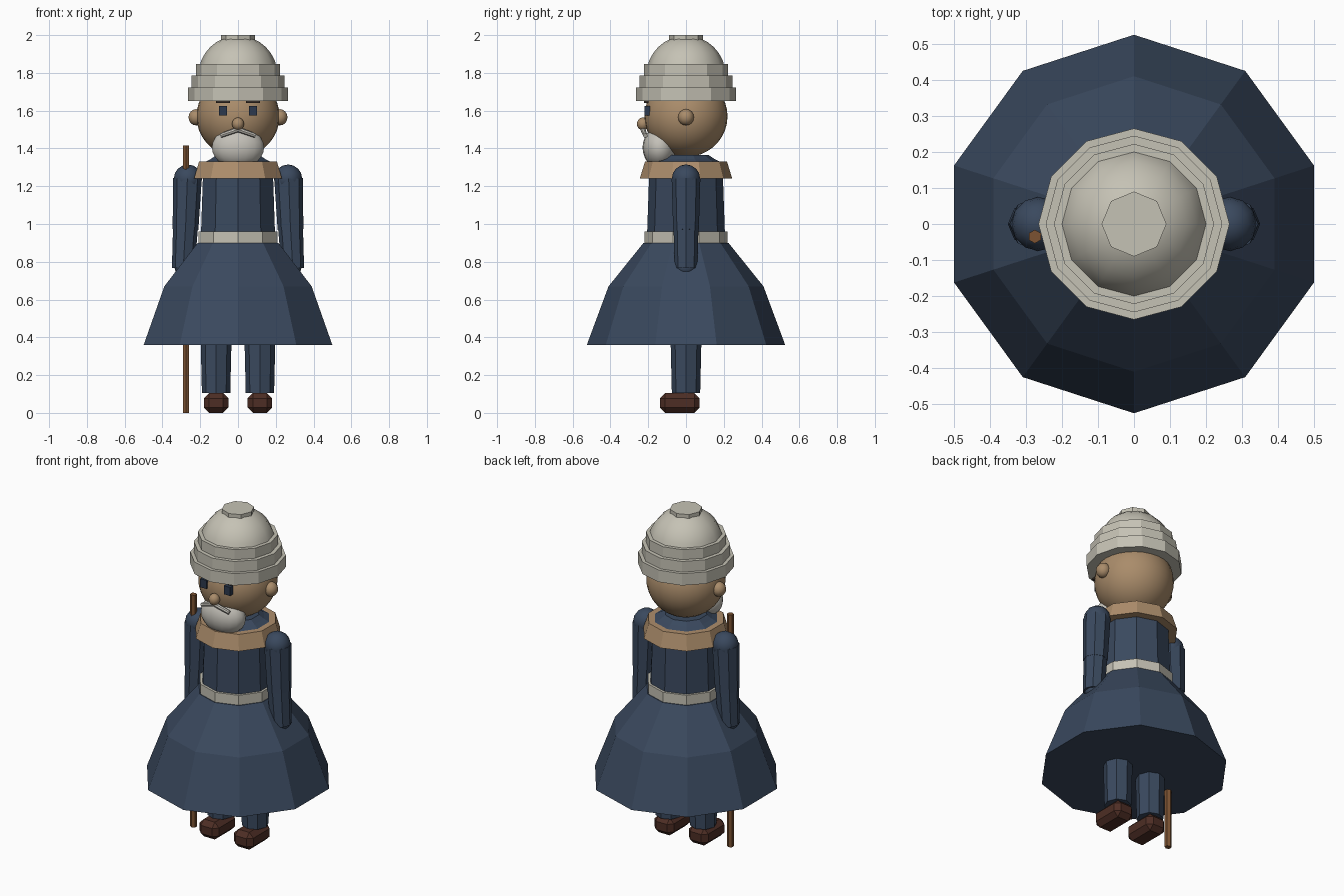
import bpy, bmesh, math
from mathutils import Vector

if "Cube" in bpy.data.objects:
    bpy.data.objects.remove(bpy.data.objects["Cube"])


def material(name, rgb):
    m = bpy.data.materials.new(name)
    m.diffuse_color = (*rgb, 1)
    m.use_nodes = True
    m.node_tree.nodes["Principled BSDF"].inputs["Base Color"].default_value = m.diffuse_color
    return m


NAVY = material("navy cloth", (0.042, 0.066, 0.112))
SKIN = material("tan skin", (0.40, 0.262, 0.145))
TAN = material("tan collar", (0.42, 0.27, 0.15))
STONE = material("pale stone", (0.56, 0.54, 0.46))
GREY = material("grey hair", (0.55, 0.53, 0.48))
SHOE = material("dark brown leather", (0.075, 0.027, 0.018))
WOOD = material("brown wood", (0.20, 0.085, 0.032))
EYE = material("dark blue eye", (0.025, 0.04, 0.075))
BROW = material("dark brow", (0.035, 0.025, 0.02))


def finish(name, bm, mat, smooth=None):
    bmesh.ops.recalc_face_normals(bm, faces=bm.faces)
    me = bpy.data.meshes.new(name)
    bm.to_mesh(me)
    bm.free()
    me.materials.append(mat)
    ob = bpy.data.objects.new(name, me)
    bpy.context.collection.objects.link(ob)
    if smooth:
        bpy.ops.object.select_all(action='DESELECT')
        ob.select_set(True)
        bpy.context.view_layer.objects.active = ob
        bpy.ops.object.shade_smooth_by_angle(angle=math.radians(smooth))
    return ob


def lathe(name, profile, sides, mat, smooth=None):
    """Capped turned shape; profile is (radius, z) from bottom to top."""
    bm = bmesh.new()
    rings = []
    for r, z in profile:
        rings.append([bm.verts.new((r * math.sin(2 * math.pi * i / sides),
                                    r * math.cos(2 * math.pi * i / sides), z))
                      for i in range(sides)])
    for a, b in zip(rings, rings[1:]):
        for i in range(sides):
            j = (i + 1) % sides
            bm.faces.new((a[i], a[j], b[j], b[i]))
    bm.faces.new(rings[0])
    bm.faces.new(rings[-1])
    return finish(name, bm, mat, smooth)


def ball(name, loc, scale, mat, seg=16, rings=10):
    bm = bmesh.new()
    bmesh.ops.create_uvsphere(bm, u_segments=seg, v_segments=rings, radius=1)
    bmesh.ops.scale(bm, vec=scale, verts=bm.verts)
    bmesh.ops.translate(bm, vec=loc, verts=bm.verts)
    return finish(name, bm, mat, 60)


def box(name, loc, size, mat, bevel=0):
    bm = bmesh.new()
    bmesh.ops.create_cube(bm, size=1)
    bmesh.ops.scale(bm, vec=size, verts=bm.verts)
    if bevel:
        bmesh.ops.bevel(bm, geom=bm.edges[:], offset=bevel, segments=1, affect='EDGES')
    bmesh.ops.translate(bm, vec=loc, verts=bm.verts)
    return finish(name, bm, mat)


def rod(name, start, end, r1, r2, sides, mat):
    a, b = Vector(start), Vector(end)
    ob = lathe(name, [(r1, 0), (r2, (b - a).length)], sides, mat)
    ob.matrix_world = (b - a).to_track_quat('Z', 'Y').to_matrix().to_4x4()
    ob.location = a
    return ob


# Coat
lathe("skirt", [(0.525, 0.36), (0.41, 0.67), (0.225, 0.90)], 10, NAVY)
lathe("torso", [(0.208, 0.89), (0.195, 1.26), (0.18, 1.33), (0.12, 1.36)], 10, NAVY)
lathe("belt", [(0.22, 0.90), (0.22, 0.96)], 10, STONE)
lathe("collar", [(0.245, 1.24), (0.217, 1.33)], 10, TAN)
lathe("neck", [(0.18, 1.325), (0.12, 1.365)], 10, NAVY)

# Head
ball("head", (0, 0, 1.57), (0.22, 0.22, 0.215), SKIN, 28, 18)
ball("nose", (0, -0.228, 1.53), (0.032, 0.032, 0.034), SKIN, 12, 8)
ball("beard", (0, -0.14, 1.405), (0.14, 0.09, 0.11), GREY, 18, 12)

# Helmet: three stepped rings, a dome and a cap
for n, (r, z0, z1) in enumerate([(0.265, 1.65, 1.722), (0.245, 1.72, 1.787),
                                 (0.222, 1.785, 1.848)]):
    lathe(f"helmet_ring_{n + 1}", [(r, z0), (r, z1)], 12, STONE)
dome = [(0.21 * math.cos(t), 1.787 + 0.21 * math.sin(t))
        for t in (0.2, 0.4, 0.6, 0.8, 1.0, 1.2, 1.4)]
lathe("helmet_dome", dome, 12, STONE, 40)
lathe("helmet_cap", [(0.09, 1.975), (0.09, 2.0)], 8, STONE)

# Paired parts
for side, s in (("left", -1), ("right", 1)):
    ball(f"{side}_ear", (s * 0.222, 0, 1.565), (0.04, 0.042, 0.043), SKIN, 12, 8)
    box(f"{side}_eye", (s * 0.08, -0.205, 1.60), (0.042, 0.03, 0.052), EYE)
    box(f"{side}_brow", (s * 0.08, -0.21, 1.646), (0.075, 0.024, 0.012), BROW)
    rod(f"{side}_moustache", (0, -0.228, 1.50), (s * 0.092, -0.215, 1.468),
        0.014, 0.012, 8, GREY)
    ball(f"{side}_shoulder", (s * 0.265, 0, 1.24), (0.075, 0.075, 0.075), NAVY, 12, 8)
    rod(f"{side}_upper_arm", (s * 0.268, 0, 1.24), (s * 0.278, 0, 0.97),
        0.076, 0.068, 8, NAVY)
    rod(f"{side}_forearm", (s * 0.278, 0, 0.98), (s * 0.29, 0, 0.765),
        0.066, 0.06, 8, NAVY)
    ball(f"{side}_hand", (s * 0.285, 0, 0.775), (0.055, 0.06, 0.055), NAVY, 10, 6)
    leg = lathe(f"{side}_leg", [(0.075, 0.105), (0.082, 0.40)], 8, NAVY)
    leg.location.x = s * 0.116
    box(f"{side}_shoe", (s * 0.116, -0.033, 0.053), (0.13, 0.21, 0.105), SHOE, 0.028)

# Walking stick
stick = lathe("walking_stick", [(0.019, 0), (0.019, 1.415)], 6, WOOD)
stick.location = (-0.275, -0.035, 0)
